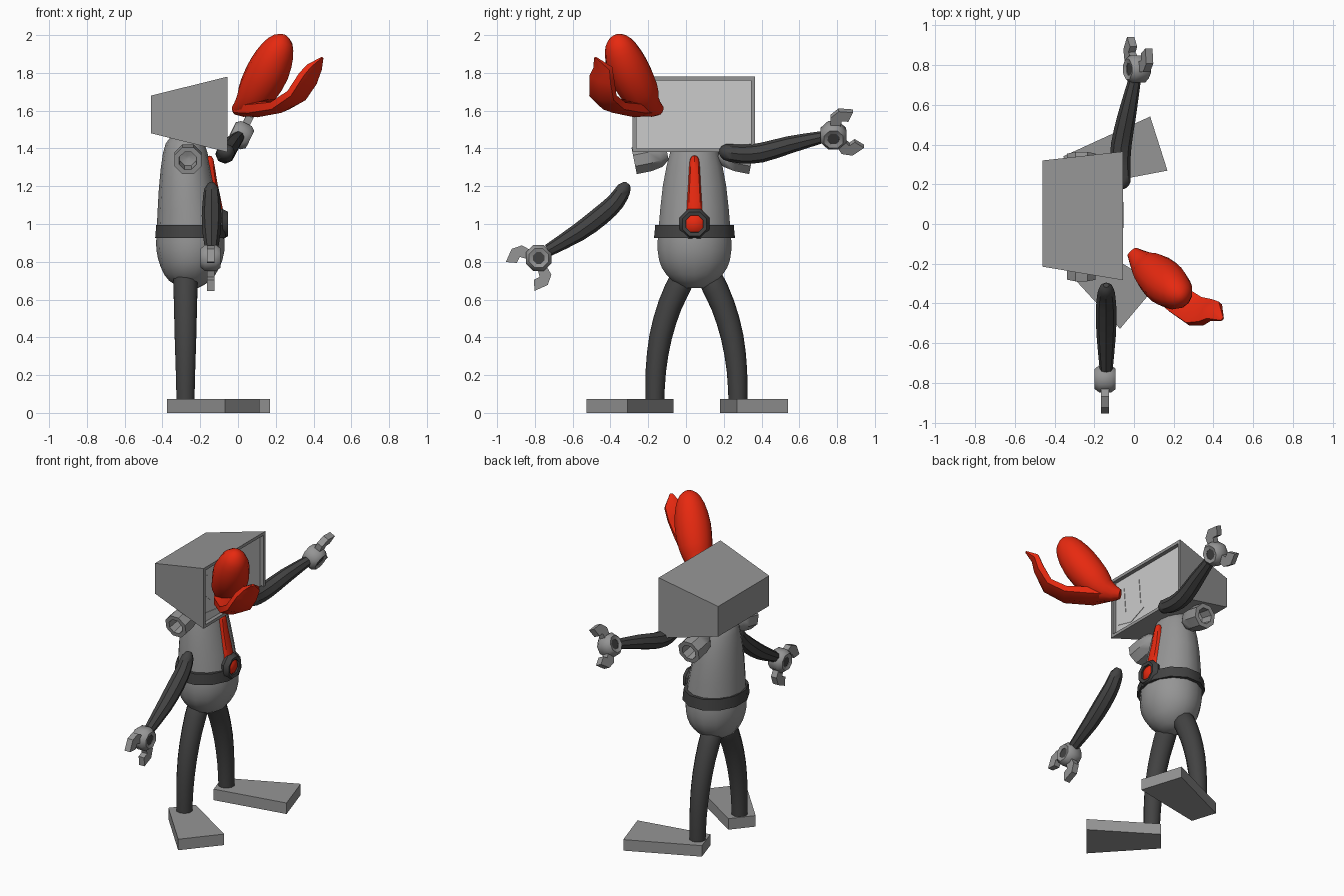
import bpy, bmesh, math
from mathutils import Vector

old = bpy.data.objects.get("Cube")
if old:
    bpy.data.objects.remove(old, do_unlink=True)


def material(name, rgb):
    m = bpy.data.materials.new(name)
    m.use_nodes = True
    m.diffuse_color = (*rgb, 1)
    m.node_tree.nodes["Principled BSDF"].inputs["Base Color"].default_value = (*rgb, 1)
    return m


grey = material("metal grey", (0.3, 0.3, 0.3))
pale = material("screen pale grey", (0.6, 0.6, 0.6))
dark = material("rubber dark grey", (0.055, 0.055, 0.055))
red = material("bright red", (0.8, 0.022, 0.005))


def finish(name, bm, *mats):
    bmesh.ops.remove_doubles(bm, verts=bm.verts[:], dist=0.0001)
    bmesh.ops.recalc_face_normals(bm, faces=bm.faces[:])
    me = bpy.data.meshes.new(name)
    bm.to_mesh(me)
    bm.free()
    ob = bpy.data.objects.new(name, me)
    bpy.context.collection.objects.link(ob)
    for m in mats:
        me.materials.append(m)
    bpy.ops.object.select_all(action='DESELECT')
    ob.select_set(True)
    bpy.context.view_layer.objects.active = ob
    bpy.ops.object.shade_smooth_by_angle(angle=math.radians(42))
    return ob


def skin(bm, rings, caps=True):
    rows = [[bm.verts.new(p) for p in ring] for ring in rings]
    n = len(rows[0])
    for a, b in zip(rows, rows[1:]):
        for i in range(n):
            j = (i + 1) % n
            bm.faces.new((a[i], a[j], b[j], b[i]))
    if caps:
        bm.faces.new(rows[0])
        bm.faces.new(rows[-1])


def smooth_path(keys, steps):
    # Catmull-Rom through (x, y, z, radius u, radius v)
    k = [keys[0]] + keys + [keys[-1]]
    out = []
    for a, b, c, d in zip(k, k[1:], k[2:], k[3:]):
        for s in range(steps):
            t = s / steps
            out.append([0.5 * (2*q + (r-p)*t + (2*p - 5*q + 4*r - s2)*t*t
                               + (3*q - p - 3*r + s2)*t**3)
                        for p, q, r, s2 in zip(a, b, c, d)])
    return out + [list(keys[-1])]


def loft(name, keys, mat, ref, sides=8, steps=2):
    keys = [(*k, k[3]) if len(k) == 4 else k for k in keys]
    pts = smooth_path(keys, steps)
    rings = []
    for i, p in enumerate(pts):
        t = Vector(pts[min(i + 1, len(pts) - 1)][:3]) - Vector(pts[max(i - 1, 0)][:3])
        t.normalize()
        v = Vector(ref)
        v = (v - t * v.dot(t)).normalized()
        u = v.cross(t)
        angles = [math.tau * j / sides for j in range(sides)]
        rings.append([Vector(p[:3]) + u * p[3] * math.cos(a) + v * p[4] * math.sin(a)
                      for a in angles])
    bm = bmesh.new()
    skin(bm, rings)
    return finish(name, bm, mat)


def lathe(name, profile, origin, axis, mat, sides=8, squash=1.0, closed=False):
    q = Vector(axis).to_track_quat('Z', 'Y')
    if closed:
        profile = profile + profile[:1]
    rings = []
    for r, h in profile:
        angles = [math.tau * (j + 0.5) / sides for j in range(sides)]
        rings.append([Vector(origin) + q @ Vector((r * squash * math.cos(a), r * math.sin(a), h))
                      for a in angles])
    bm = bmesh.new()
    skin(bm, rings, not closed)
    return finish(name, bm, mat)


def prism(name, outline, offset, mat):
    # outline of 3D points extruded by offset
    bm = bmesh.new()
    off = Vector(offset)
    skin(bm, [[Vector(p) for p in outline], [Vector(p) + off for p in outline]])
    return finish(name, bm, mat)


X, Y, Z = (1, 0, 0), (0, 1, 0), (0, 0, 1)
MID = 0.045

# Head: tapered monitor with recessed screen
bm = bmesh.new()
rects = [(-0.46, -0.215, 0.32, 1.48, 1.68), (-0.055, -0.283, 0.365, 1.38, 1.78)]
skin(bm, [[(x, a, c), (x, b, c), (x, b, d), (x, a, d)] for x, a, b, c, d in rects])
bm.faces.ensure_lookup_table()
front = max(bm.faces, key=lambda f: f.calc_center_median().x)
bmesh.ops.recalc_face_normals(bm, faces=bm.faces[:])
bmesh.ops.inset_region(bm, faces=[front], thickness=0.028)
inner = bmesh.ops.extrude_discrete_faces(bm, faces=[front])["faces"][0]
bmesh.ops.translate(bm, verts=inner.verts[:], vec=(-0.025, 0, 0))
inner.material_index = 1
finish("head", bm, grey, pale)

# Face plates on the screen
eye = [(-0.09, 1.71), (-0.045, 1.69), (-0.03, 1.52), (-0.09, 1.57)]
mouth = [(-0.25, 1.46), (-0.13, 1.43), (-0.01, 1.48), (-0.01, 1.49), (-0.13, 1.445)]
for name, shape, dy in (("left_eye", eye, 0), ("right_eye", eye, -0.14), ("mouth", mouth, 0.01)):
    prism(name, [(-0.081, y + dy, z) for y, z in shape], (0.004, 0, 0), pale)

# Torso, belt, buckle and tie
loft("torso", [(-0.255, MID, 0.66, 0.04, 0.05), (-0.255, MID, 0.70, 0.11, 0.12),
               (-0.255, MID, 0.77, 0.155, 0.178), (-0.252, MID, 0.86, 0.18, 0.2),
               (-0.255, MID, 0.97, 0.176, 0.195), (-0.272, MID, 1.2, 0.147, 0.172),
               (-0.28, MID, 1.38, 0.117, 0.132), (-0.28, MID, 1.45, 0.085, 0.095),
               (-0.28, MID, 1.48, 0.03, 0.03)], grey, Y, sides=14)
lathe("belt", [(0.19, -0.035), (0.222, -0.035), (0.215, 0.035), (0.185, 0.035)],
      (-0.252, MID, 0.96), Z, dark, sides=12, squash=0.87, closed=True)
lathe("buckle_ring", [(0.05, -0.03), (0.075, -0.03), (0.086, 0), (0.07, 0.03), (0.05, 0.025)],
      (-0.083, MID, 1.0), X, dark, closed=True)
lathe("buckle_button", [(0.055, -0.02), (0.055, 0.008), (0.035, 0.024), (0.005, 0.028)],
      (-0.083, MID, 1.0), X, red)
loft("tie", [(-0.158, MID, 1.36, 0.008), (-0.155, MID, 1.34, 0.025, 0.024),
             (-0.14, MID, 1.22, 0.03, 0.035), (-0.105, MID, 1.05, 0.03, 0.045),
             (-0.1, MID, 0.99, 0.02, 0.04)], red, Y)

# Shoulder cups
for side, s in (("left", 1), ("right", -1)):
    lathe(side + "_shoulder_cup",
          [(0.035, 0), (0.066, 0.04), (0.078, 0.1), (0.078, 0.18), (0.05, 0.18), (0.045, 0.1), (0.01, 0.09)],
          (-0.265, 0.037 + s * 0.135, 1.37), (0, s, -0.2), grey)

# Legs
for side, s in (("left", 1), ("right", -1)):
    legs = [(0.055, 0.75, 0.045), (0.075, 0.71, 0.066), (0.14, 0.57, 0.064),
            (0.19, 0.4, 0.06), (0.215, 0.22, 0.054), (0.22, 0.06, 0.05)]
    loft(side + "_leg", [(-0.278, 0.055 + s * y, z, r) for y, z, r in legs], dark, X, sides=10)

# Feet: wedges widening from heel to toe
for side, heel, toe in (("left", (-0.33, 0.26), (0.125, 0.405)),
                        ("right", (-0.32, -0.13), (0.022, -0.418))):
    h, t = Vector((*heel, 0)), Vector((*toe, 0))
    across = Vector(Z).cross((t - h).normalized())
    prism(side + "_foot", [h - across * 0.085, t - across * 0.143,
                           t + across * 0.143, h + across * 0.085], (0, 0, 0.073), grey)

# Arms
loft("right_arm", [(-0.14, -0.308, 1.215, 0.015), (-0.14, -0.328, 1.187, 0.038),
                   (-0.14, -0.37, 1.12, 0.047), (-0.14, -0.45, 1.045, 0.052),
                   (-0.14, -0.57, 0.955, 0.048), (-0.14, -0.73, 0.86, 0.033)], dark, X)
loft("left_arm", [(-0.05, 0.178, 1.385, 0.015), (-0.058, 0.205, 1.382, 0.042),
                  (-0.068, 0.29, 1.37, 0.05), (-0.064, 0.4, 1.378, 0.052),
                  (-0.035, 0.55, 1.42, 0.046), (0.002, 0.72, 1.46, 0.032)], dark, X)

# Hands: ring palm, dark core and two curved fingers
finger = [(0, 0.056), (0.015, 0.11), (0.067, 0.135), (0.138, 0.108),
          (0.10, 0.063), (0.067, 0.075), (0.048, 0.041)]
for side, centre, point, spread in (
        ("left", (0.015, 0.78, 1.47), (0.1, 0.95, 0.25), (0.42, -0.32, 0.85)),
        ("right", (-0.145, -0.78, 0.82), (0, -1, -1), (0, -1, 1))):
    c, d, p = Vector(centre), Vector(point).normalized(), Vector(spread)
    p = (p - d * p.dot(d)).normalized()
    n = d.cross(p)
    lathe(side + "_palm_ring", [(0.033, -0.045), (0.055, -0.053), (0.074, -0.03),
                                (0.074, 0.03), (0.055, 0.053), (0.033, 0.045)],
          c, n, grey, closed=True)
    lathe(side + "_palm_core", [(0.034, -0.042), (0.034, 0.042)], c, n, dark)
    for label, s in (("upper", 1), ("lower", -1)):
        prism(side + "_" + label + "_finger",
              [c + d * a + p * s * b - n * 0.02 for a, b in finger], n * 0.04, grey)

# Large pincer in front of the head
broad = (0.65, 0.76, 0)
loft("pincer_lobe", [(-0.01, -0.14, 1.605, 0.03), (0.05, -0.205, 1.635, 0.075),
                     (0.105, -0.25, 1.71, 0.105), (0.165, -0.305, 1.82, 0.112),
                     (0.212, -0.345, 1.92, 0.09), (0.24, -0.363, 1.975, 0.055),
                     (0.252, -0.37, 1.995, 0.015)], red, broad, sides=12)
loft("pincer_thumb", [(0.0, -0.16, 1.605, 0.03, 0.04), (0.10, -0.27, 1.61, 0.045, 0.085),
                      (0.22, -0.38, 1.625, 0.038, 0.085), (0.31, -0.44, 1.68, 0.035, 0.088),
                      (0.37, -0.445, 1.77, 0.035, 0.08), (0.405, -0.44, 1.83, 0.028, 0.06),
                      (0.445, -0.48, 1.88, 0.006, 0.01)], red, broad, sides=6, steps=1)
